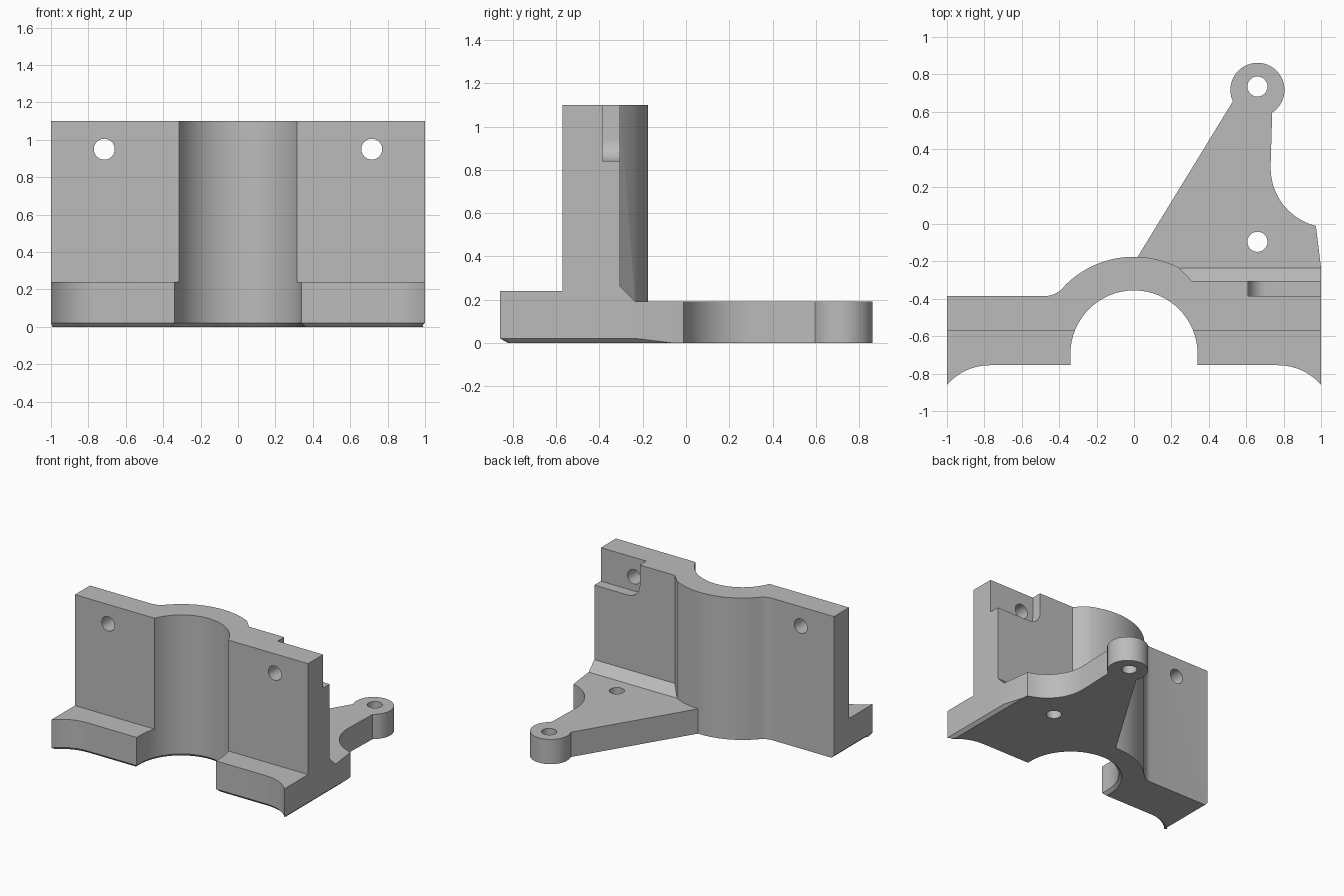
import bpy, bmesh
from math import cos, sin, radians, degrees, acos

cube = bpy.data.objects.get("Cube")
if cube:
    bpy.data.objects.remove(cube, do_unlink=True)

grey = bpy.data.materials.new("plain_grey")
grey.use_nodes = True
COLOUR = (0.5, 0.5, 0.5, 1)
grey.diffuse_color = COLOUR
grey.node_tree.nodes["Principled BSDF"].inputs["Base Color"].default_value = COLOUR


def arc(cx, cy, r, start, end, n=12):
    angles = [radians(start + (end - start) * i / n) for i in range(n + 1)]
    return [(cx + r * cos(a), cy + r * sin(a)) for a in angles]


def finish(name, bm):
    bmesh.ops.recalc_face_normals(bm, faces=bm.faces)
    mesh = bpy.data.meshes.new(name)
    bm.to_mesh(mesh)
    bm.free()
    mesh.materials.append(grey)
    obj = bpy.data.objects.new(name, mesh)
    bpy.context.collection.objects.link(obj)
    return obj


def prism(name, points, low, high, axis="z", chamfer=0):
    """Extrude a flat outline along z or y, optionally chamfering the front bottom edges."""
    bm = bmesh.new()
    place = (lambda p: (p[0], p[1], low)) if axis == "z" else (lambda p: (p[0], low, p[1]))
    face = bm.faces.new([bm.verts.new(place(p)) for p in points])
    grown = bmesh.ops.extrude_face_region(bm, geom=[face])["geom"]
    depth = high - low
    shift = (0, 0, depth) if axis == "z" else (0, depth, 0)
    bmesh.ops.translate(bm, vec=shift, verts=[g for g in grown if isinstance(g, bmesh.types.BMVert)])
    bmesh.ops.recalc_face_normals(bm, faces=bm.faces)
    if chamfer:
        rim = [e for e in bm.edges
               if all(abs(v.co.z - low) < 1e-5 for v in e.verts)
               and any(abs(f.normal.z) < 0.5 and f.normal.y < 0.1 for f in e.link_faces)]
        bmesh.ops.bevel(bm, geom=rim, offset=chamfer, segments=1, affect="EDGES")
    return finish(name, bm)


def combine(target, other, operation):
    mod = target.modifiers.new(operation.lower(), "BOOLEAN")
    mod.operation = operation
    mod.solver = "EXACT"
    mod.object = other
    bpy.context.view_layer.objects.active = target
    bpy.ops.object.modifier_apply(modifier=mod.name)
    bpy.data.objects.remove(other, do_unlink=True)


def box_outline(x0, x1, y0, y1):
    return [(x0, y0), (x1, y0), (x1, y1), (x0, y1)]


CHAMFER = 0.022
CHANNEL_Y = -0.695
tip = degrees(acos(0.23 / 0.305))

# Wall, half-round channel and front feet share one plan
plan = (arc(-0.77, -1.06, 0.305, 180 - tip, 90, 8)
        + [(-0.34, -0.755)]
        + arc(0, CHANNEL_Y, 0.34, 180, 0, 32)
        + [(0.34, -0.755)]
        + arc(0.77, -1.06, 0.305, 90, tip, 8)
        + [(1, -0.305), (0.31, -0.305)]
        + arc(0, CHANNEL_Y, 0.52, 62.5, 137.8, 20)
        + arc(-0.474, -0.265, 0.12, 317.8, 270, 6)[1:]
        + [(-1, -0.385)])
bracket = prism("mounting_bracket", plan, 0, 1.1, chamfer=CHAMFER)

# Cut away the front above the feet
combine(bracket, prism("front_cutter", box_outline(-1.2, 1.2, -1.2, -0.57), 0.24, 1.3), "DIFFERENCE")

# Rounded notch in the upper back corner
notch = [(1.2, 0.84), (1.2, 1.3), (0.61, 1.3)] + arc(0.71, 0.94, 0.1, 180, 270, 8)
combine(bracket, prism("notch_cutter", notch, -0.385, -0.1, "y"), "DIFFERENCE")

# Side arm with a round lug at its end
arm_plan = ([(-0.02, -0.24)]
            + arc(0.66, 0.717, 0.145, 205, -57, 26)
            + arc(1.05, 0.3, 0.32, 180, 256, 10)
            + [(1, -0.235), (1, -0.4), (0.3, -0.4)])
arm = prism("side_arm", arm_plan, 0, 0.192)
edge = [(0.968 - CHAMFER + 0.022, -0.01), (1.02, 0.02 + CHAMFER), (1.02, -0.01)]
combine(arm, prism("edge_cutter", edge, -1, 0.5, "y"), "DIFFERENCE")
combine(bracket, arm, "UNION")

# Sloped strip where the arm meets the wall
bm = bmesh.new()
for x in (0.31, 1):
    for y, z in ((-0.235, 0.192), (-0.235, 0.1), (-0.305, 0.262), (-0.35, 0.262), (-0.35, 0.1)):
        bm.verts.new((x, y, z))
for z in (0.1, 0.192):
    bm.verts.new((0.24, -0.237, z))
bmesh.ops.convex_hull(bm, input=bm.verts)
bmesh.ops.dissolve_limit(bm, angle_limit=0.01, verts=bm.verts, edges=bm.edges)
combine(bracket, finish("corner_strip", bm), "UNION")

# Bolt holes through the wall and the arm
for x in (-0.715, 0.715):
    combine(bracket, prism("wall_hole", arc(x, 0.95, 0.056, 0, 345, 23), -0.9, 0, "y"), "DIFFERENCE")
for y in (0.735, -0.095):
    combine(bracket, prism("arm_hole", arc(0.66, y, 0.054, 0, 345, 23), -0.2, 0.4), "DIFFERENCE")

# Smooth curved walls, sharp machined edges
bpy.ops.object.select_all(action="DESELECT")
bracket.select_set(True)
bpy.context.view_layer.objects.active = bracket
bpy.ops.object.shade_smooth_by_angle(angle=radians(30))
